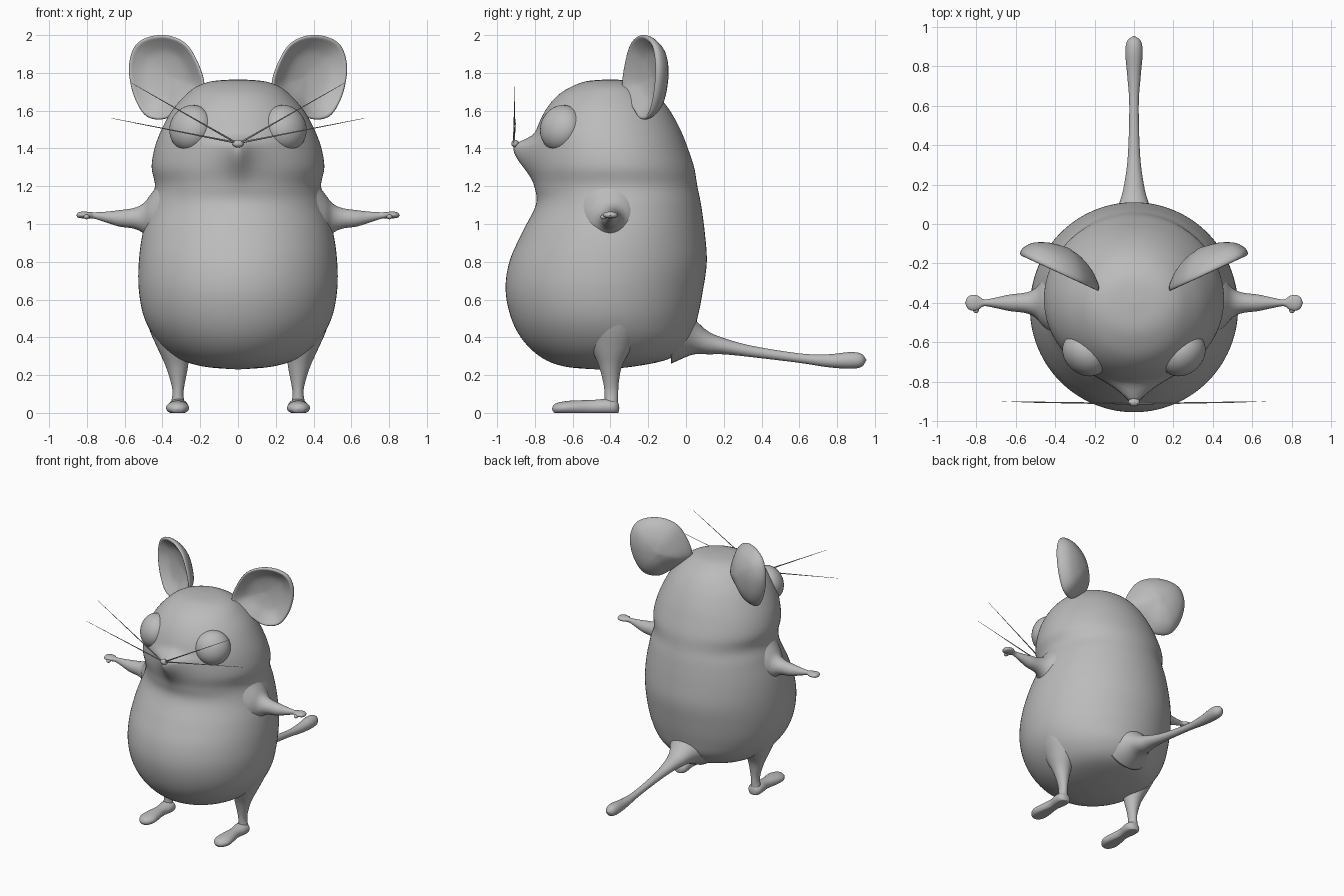
import bpy, bmesh
from math import cos, sin, pi, exp
from mathutils import Vector, Matrix

old = bpy.data.objects.get("Cube")
if old:
    bpy.data.objects.remove(old, do_unlink=True)

grey = bpy.data.materials.new("soft grey")
grey.use_nodes = True
COLOUR = (0.5, 0.5, 0.5, 1)
grey.diffuse_color = COLOUR
grey.node_tree.nodes["Principled BSDF"].inputs["Base Color"].default_value = COLOUR


def finish(name, bm):
    bmesh.ops.remove_doubles(bm, verts=bm.verts, dist=0.0001)
    bmesh.ops.recalc_face_normals(bm, faces=bm.faces)
    for f in bm.faces:
        f.smooth = True
    mesh = bpy.data.meshes.new(name)
    bm.to_mesh(mesh)
    bm.free()
    mesh.materials.append(grey)
    obj = bpy.data.objects.new(name, mesh)
    bpy.context.collection.objects.link(obj)
    return obj


def spline(rows, steps, closed=False):
    """Catmull-Rom curve through rows of any length."""
    rows = [Vector(r) for r in rows]
    n = len(rows)
    pick = (lambda i: rows[i % n]) if closed else (lambda i: rows[max(0, min(n - 1, i))])
    out = []
    for i in range(n if closed else n - 1):
        a, b, c, d = (pick(i + k) for k in (-1, 0, 1, 2))
        for s in range(steps):
            t = s / steps
            out.append(0.5 * (2 * b + (c - a) * t + (2 * a - 5 * b + 4 * c - d) * t * t
                              + (3 * b - a - 3 * c + d) * t ** 3))
    return out if closed else out + [rows[-1]]


def skin(name, rings):
    """Bridge rings of points and close both ends."""
    bm = bmesh.new()
    loops = [[bm.verts.new(p) for p in ring] for ring in rings]
    n = len(loops[0])
    for a, b in zip(loops, loops[1:]):
        for i in range(n):
            j = (i + 1) % n
            bm.faces.new((a[i], a[j], b[j], b[i]))
    bm.faces.new(loops[0])
    bm.faces.new(loops[-1])
    return finish(name, bm)


def loft(name, axis, sections, segments=32, steps=5, side=1, shape=None):
    """Elliptical sections (position, centre a, centre b, radius a, radius b)."""
    rings = []
    for pos, ca, cb, ra, rb in spline(sections, steps):
        ring = []
        for i in range(segments):
            t = 2 * pi * i / segments
            a = ca + max(ra, 0.001) * cos(t)
            b = cb + max(rb, 0.001) * sin(t)
            p = Vector({"x": (pos, a, b), "y": (a, pos, b), "z": (a, b, pos)}[axis])
            if shape:
                p = shape(p)
            p.x *= side
            ring.append(p)
        rings.append(ring)
    return skin(name, rings)


def ball(name, centre, radii, turn=None):
    bm = bmesh.new()
    bmesh.ops.create_uvsphere(bm, u_segments=32, v_segments=20, radius=1)
    m = Matrix.Translation(centre) @ (turn or Matrix()) @ Matrix.Diagonal((*radii, 1))
    bmesh.ops.transform(bm, matrix=m, verts=bm.verts)
    return finish(name, bm)


# Body and head: height, half width, front, back
profile = [
    (0.23, 0.00, -0.47, -0.47), (0.245, 0.18, -0.64, -0.28), (0.29, 0.32, -0.76, -0.08),
    (0.38, 0.425, -0.86, 0.02), (0.50, 0.495, -0.925, 0.06), (0.65, 0.525, -0.955, 0.09),
    (0.80, 0.525, -0.935, 0.11), (0.95, 0.505, -0.87, 0.10), (1.10, 0.465, -0.795, 0.08),
    (1.20, 0.44, -0.795, 0.06), (1.30, 0.457, -0.805, 0.043), (1.40, 0.442, -0.80, 0.01),
    (1.50, 0.405, -0.79, -0.03), (1.60, 0.35, -0.745, -0.085), (1.68, 0.28, -0.68, -0.15),
    (1.73, 0.215, -0.60, -0.22), (1.757, 0.13, -0.52, -0.29), (1.766, 0.0, -0.40, -0.40)]


def snout(p):
    # Pull the middle of the face forward into a pointed muzzle
    if p.y < -0.4:
        spread = 0.13 if p.z < 1.41 else 0.045
        height = exp(-((p.z - 1.41) / spread) ** 2)
        p.y -= 0.115 * height * exp(-(p.x ** 2 + 0.0004) ** 0.5 / 0.085 + 0.235)
    return p


loft("body", "z", [(z, 0, (f + b) / 2, w, (b - f) / 2) for z, w, f, b in profile],
     segments=112, steps=6, shape=snout)

# Tail with a rounded tip
loft("tail", "y", [
    (-0.08, 0, 0.43, 0.20, 0.17), (0.01, 0, 0.42, 0.13, 0.12), (0.06, 0, 0.397, 0.095, 0.085),
    (0.12, 0, 0.37, 0.07, 0.06), (0.20, 0, 0.353, 0.05, 0.043), (0.35, 0, 0.325, 0.031, 0.03),
    (0.60, 0, 0.29, 0.024, 0.025), (0.75, 0, 0.276, 0.034, 0.034),
    (0.87, 0, 0.278, 0.044, 0.044), (0.93, 0, 0.278, 0.034, 0.034), (0.955, 0, 0.28, 0, 0)])

ball("nose", (0, -0.905, 1.425), (0.03, 0.02, 0.02))

# Ear outline in the front plane, and cup profile (scale, depth)
ear_outline = spline([
    (0.572, 1.76), (0.575, 1.86), (0.54, 1.95), (0.46, 1.994), (0.36, 1.996), (0.27, 1.95),
    (0.21, 1.85), (0.178, 1.74), (0.21, 1.68), (0.30, 1.615), (0.385, 1.557),
    (0.48, 1.567), (0.54, 1.65)], 4, closed=True)
ear_cup = spline([
    (0, -0.125), (0.4, -0.115), (0.75, -0.08), (0.95, -0.032), (1, 0), (0.95, 0.012),
    (0.83, -0.01), (0.6, -0.045), (0.3, -0.06), (0, -0.065)], 3)
ear_normal = Vector((0.42, -0.91, 0))


def ear(name, side):
    rings = []
    for scale, depth in ear_cup:
        ring = []
        for x, z in ear_outline:
            dx, dz = (x - 0.385) * scale, (z - 1.78) * scale
            p = Vector((0.385 + dx, -0.235 + 0.46 * dx, 1.78 + dz)) + ear_normal * depth
            # Keep the cup from pushing past the outline
            p.x -= ear_normal.x * depth * 0.7 * scale
            p.x *= side
            ring.append(p)
        rings.append(ring)
    skin(name, rings)


def whisker(name, side, tip):
    start = Vector((0.01 * side, -0.912, 1.43))
    line = Vector((tip[0] * side, tip[1], tip[2])) - start
    bm = bmesh.new()
    bmesh.ops.create_cone(bm, cap_ends=True, segments=6, radius1=0.005, radius2=0.001,
                          depth=line.length)
    m = Matrix.Translation(start + line / 2) @ line.to_track_quat("Z", "Y").to_matrix().to_4x4()
    bmesh.ops.transform(bm, matrix=m, verts=bm.verts)
    finish(name, bm)


for label, side in (("left", 1), ("right", -1)):
    ear(label + "_ear", side)

    # Eye, flattened along its outward direction
    facing = Vector((0.62 * side, -0.7, 0.3)).to_track_quat("Z", "Y").to_matrix().to_4x4()
    ball(label + "_eye", (0.248 * side, -0.66, 1.507), (0.125, 0.125, 0.1), facing)

    whisker(label + "_upper_whisker", side, (0.57, -0.905, 1.75))
    whisker(label + "_lower_whisker", side, (0.67, -0.90, 1.56))

    # Arm flaring into the body
    loft(label + "_arm", "x", [
        (0.40, -0.40, 1.04, 0.17, 0.20), (0.46, -0.40, 1.035, 0.12, 0.125),
        (0.50, -0.40, 1.03, 0.075, 0.08), (0.55, -0.40, 1.03, 0.052, 0.055),
        (0.63, -0.40, 1.03, 0.042, 0.043), (0.70, -0.40, 1.037, 0.027, 0.028),
        (0.76, -0.40, 1.045, 0.017, 0.017), (0.79, -0.40, 1.047, 0.035, 0.017),
        (0.82, -0.40, 1.048, 0.04, 0.018), (0.845, -0.40, 1.047, 0.028, 0.014),
        (0.857, -0.40, 1.046, 0, 0)], side=side)
    ball(label + "_thumb", (0.802 * side, -0.435, 1.038), (0.015, 0.018, 0.013))

    # Leg flaring up into the hip
    loft(label + "_leg", "z", [
        (0.03, 0.32, -0.395, 0.04, 0.035), (0.10, 0.318, -0.395, 0.029, 0.036),
        (0.16, 0.318, -0.397, 0.037, 0.041), (0.25, 0.324, -0.40, 0.06, 0.062),
        (0.34, 0.34, -0.395, 0.085, 0.105), (0.45, 0.35, -0.385, 0.122, 0.15),
        (0.58, 0.35, -0.38, 0.15, 0.18), (0.72, 0.34, -0.38, 0.12, 0.15)], side=side)

    # Foot with a flat sole, narrow instep and rounded toe
    loft(label + "_foot", "y", [
        (-0.71, 0.32, 0.025, 0, 0), (-0.695, 0.32, 0.027, 0.036, 0.024),
        (-0.65, 0.32, 0.03, 0.06, 0.034), (-0.59, 0.32, 0.032, 0.056, 0.038),
        (-0.50, 0.318, 0.034, 0.042, 0.038), (-0.43, 0.317, 0.036, 0.052, 0.042),
        (-0.385, 0.317, 0.034, 0.05, 0.042), (-0.36, 0.317, 0.03, 0.03, 0.03),
        (-0.353, 0.317, 0.03, 0, 0)],
         side=side, shape=lambda p: Vector((p.x, p.y, max(p.z, 0.004) - 0.004)))
